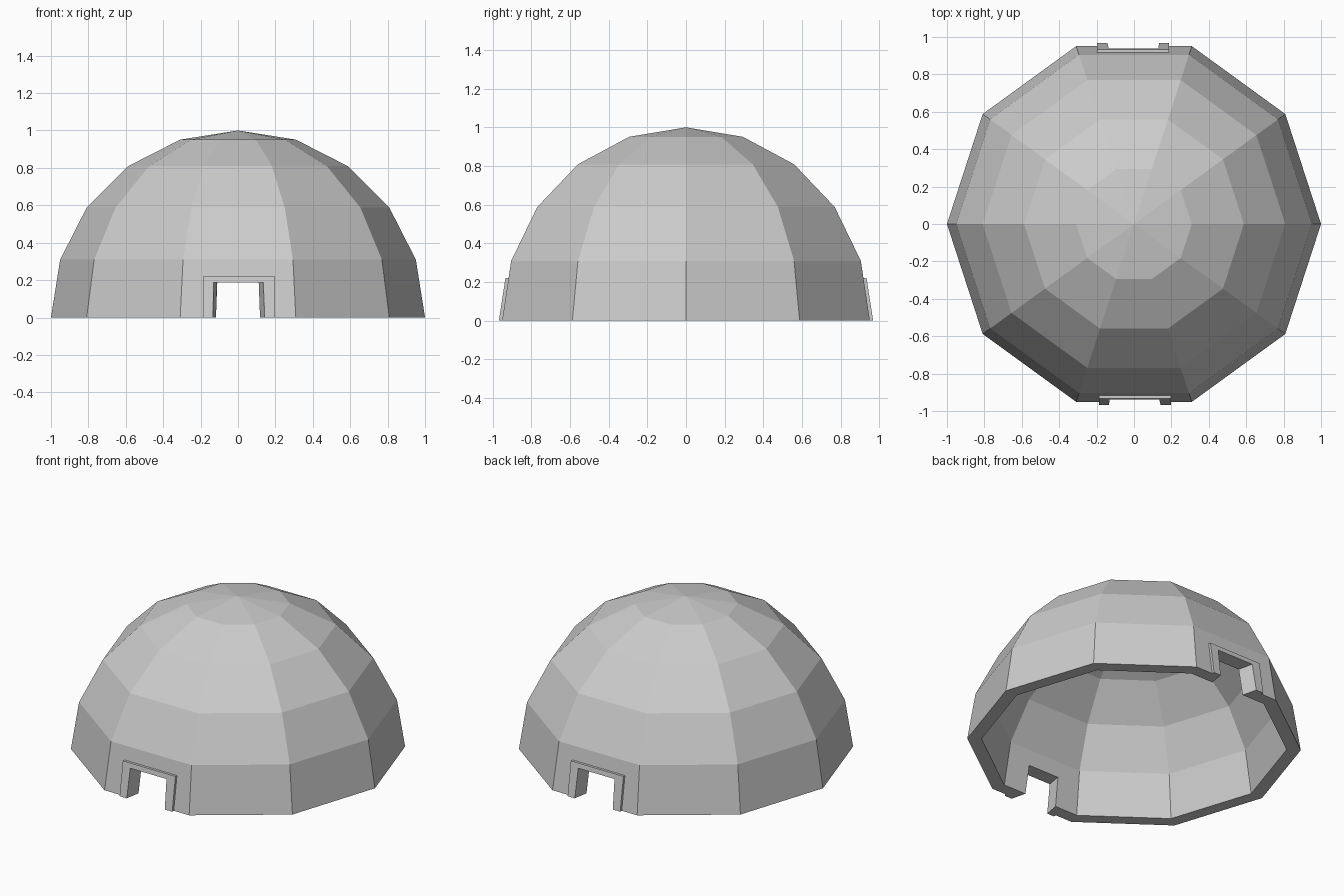
import bpy, bmesh
from math import sin, cos, pi, radians
from mathutils import Matrix

if "Cube" in bpy.data.objects:
    bpy.data.objects.remove(bpy.data.objects["Cube"])

SIDES, RINGS = 10, 5
R_OUT, R_IN = 1.0, 0.915


def make_object(name, bm):
    bmesh.ops.recalc_face_normals(bm, faces=bm.faces)
    mesh = bpy.data.meshes.new(name)
    bm.to_mesh(mesh)
    bm.free()
    obj = bpy.data.objects.new(name, mesh)
    bpy.context.collection.objects.link(obj)
    return obj


def prism(name, front, back, turn):
    """Solid joining two matching four-point outlines, turned about z."""
    bm = bmesh.new()
    a = [bm.verts.new(p) for p in front]
    b = [bm.verts.new(p) for p in back]
    bm.faces.new(a)
    bm.faces.new(b)
    for i in range(4):
        j = (i + 1) % 4
        bm.faces.new((a[i], a[j], b[j], b[i]))
    bm.transform(Matrix.Rotation(turn, 4, 'Z'))
    return make_object(name, bm)


def boolean(obj, other, operation):
    mod = obj.modifiers.new(operation.lower(), 'BOOLEAN')
    mod.operation = operation
    mod.solver = 'EXACT'
    mod.object = other
    other.hide_render = True
    other.hide_set(True)


# Ten-sided hollow dome shell
bm = bmesh.new()
rims = []
for r in (R_OUT, R_IN):
    rings = []
    for k in range(RINGS):
        e = radians(90 * k / RINGS)
        rings.append([bm.verts.new((r * cos(e) * cos(2 * pi * i / SIDES),
                                    r * cos(e) * sin(2 * pi * i / SIDES),
                                    r * sin(e))) for i in range(SIDES)])
    top = bm.verts.new((0, 0, r))
    for i in range(SIDES):
        j = (i + 1) % SIDES
        for lo, hi in zip(rings, rings[1:]):
            bm.faces.new((lo[i], lo[j], hi[j], hi[i]))
        bm.faces.new((rings[-1][i], rings[-1][j], top))
    rims.append(rings[0])
for i in range(SIDES):
    j = (i + 1) % SIDES
    bm.faces.new((rims[0][i], rims[0][j], rims[1][j], rims[1][i]))
dome = make_object("dome", bm)

# Door surrounds leaning with the wall, then tapered doorways through both
cutters = []
for side, turn in (("front", 0), ("back", pi)):
    def outline(x0, x1, z0, z1, y0, y1):
        return [(x0, y0, z0), (x1, y0, z0), (x1, y1, z1), (x0, y1, z1)]

    frame = prism(side + "_door_frame",
                  outline(-0.187, 0.197, 0, 0.22, -0.968, -0.934),
                  outline(-0.187, 0.197, 0, 0.22, -0.92, -0.886), turn)
    boolean(dome, frame, 'UNION')
    cutters.append(prism(side + "_doorway_cutter",
                         outline(-0.144, 0.156, -0.1, 0.19, -1.02, -1.02),
                         outline(-0.105, 0.1, -0.1, 0.186, -0.8, -0.8), turn))
for cutter in cutters:
    boolean(dome, cutter, 'DIFFERENCE')

# Bake the cuts and drop the helpers
bpy.context.view_layer.update()
result = bpy.data.meshes.new_from_object(
    dome.evaluated_get(bpy.context.evaluated_depsgraph_get()))
dome.modifiers.clear()
dome.data = result
for obj in [o for o in bpy.data.objects if o is not dome and o.name != "dome"]:
    bpy.data.objects.remove(obj)
